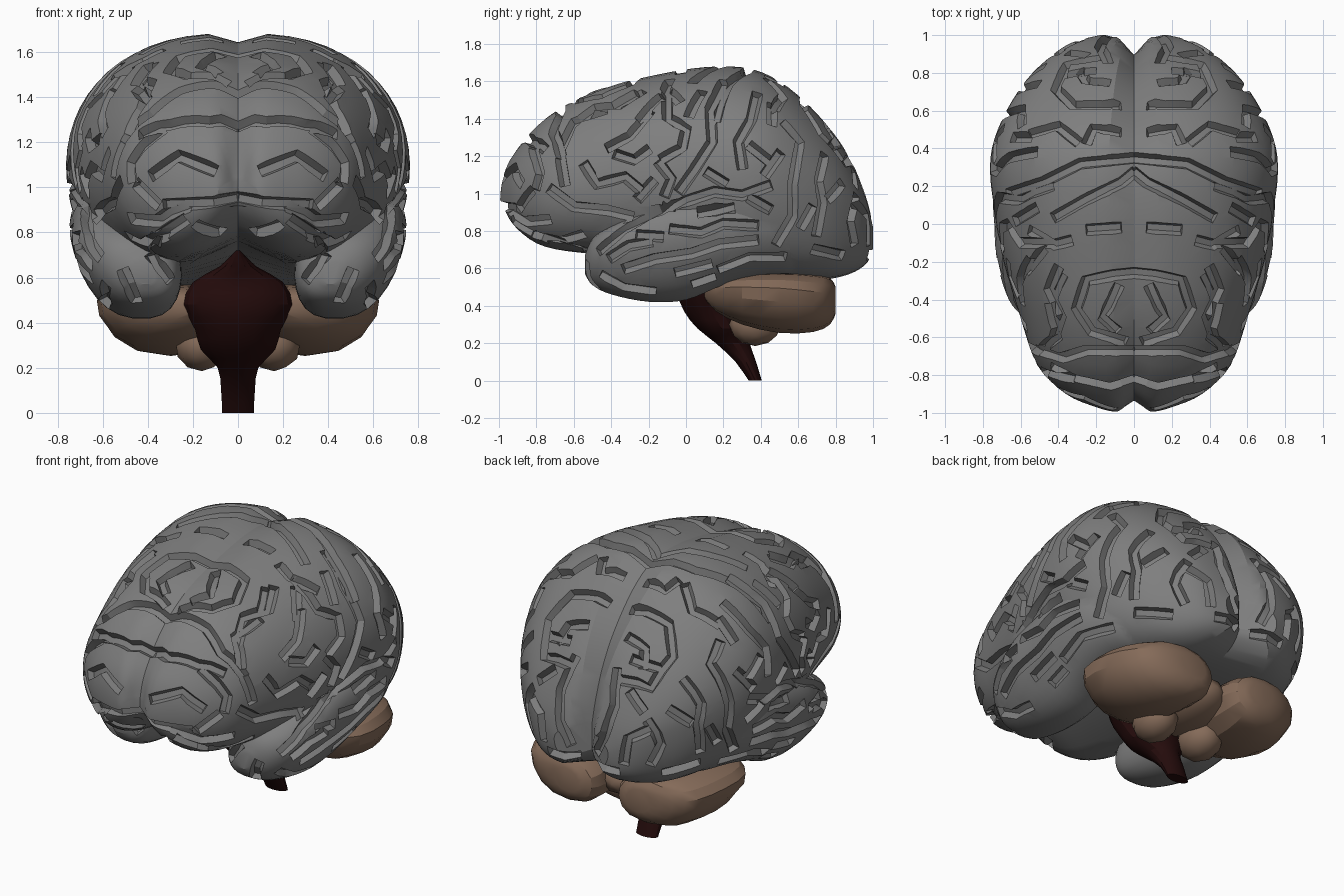
import bpy, bmesh
from math import sin, cos, pi, radians, exp
from mathutils import Vector
from mathutils.bvhtree import BVHTree

start = bpy.data.objects.get("Cube")
if start:
    bpy.data.objects.remove(start, do_unlink=True)

def material(name, rgb):
    m = bpy.data.materials.new(name)
    m.use_nodes = True
    m.diffuse_color = (*rgb, 1)
    m.node_tree.nodes["Principled BSDF"].inputs["Base Color"].default_value = (*rgb, 1)
    return m
grey = material("cortex grey", (.21, .21, .21))
brown = material("cerebellum brown", (.235, .147, .1))
maroon = material("dark maroon", (.018, .0035, .0035))

def to_object(name, bm, mat):
    bmesh.ops.recalc_face_normals(bm, faces=bm.faces)
    me = bpy.data.meshes.new(name)
    bm.to_mesh(me)
    me.materials.append(mat)
    ob = bpy.data.objects.new(name, me)
    bpy.context.collection.objects.link(ob)
    return ob

def modify(ob, kind, **settings):
    """Add a modifier and apply it."""
    bpy.context.view_layer.objects.active = ob
    mod = ob.modifiers.new(kind, kind)
    for key, value in settings.items():
        setattr(mod, key, value)
    bpy.ops.object.modifier_apply(modifier=mod.name)

def combine(ob, other, operation):
    modify(ob, 'BOOLEAN', operation=operation, object=other, solver='EXACT', use_self=True)
    bpy.data.objects.remove(other, do_unlink=True)

def smooth(ob):
    bpy.ops.object.select_all(action='DESELECT')
    ob.select_set(True)
    bpy.context.view_layer.objects.active = ob
    bpy.ops.object.shade_smooth_by_angle(angle=radians(26))

def spline(rows, steps):
    """Smoothly interpolated rows."""
    out = []
    last = len(rows) - 1
    for i in range(last):
        a, b, c, d = (rows[min(max(i + k, 0), last)] for k in (-1, 0, 1, 2))
        for t in (s / steps for s in range(steps)):
            out.append([q + .5 * t * (r - p + t * (2*p - 5*q + 4*r - e + t * (3*(q - r) + e - p)))
                        for p, q, r, e in zip(a, b, c, d)])
    return out + [rows[-1]]

def skin(bm, rings):
    """Closed solid through a series of rings of points."""
    loops = [[bm.verts.new(p) for p in ring] for ring in rings]
    for a, b in zip(loops, loops[1:]):
        for i in range(len(a)):
            bm.faces.new((a[i - 1], a[i], b[i], b[i - 1]))
    bm.faces.new(loops[0])
    bm.faces.new(loops[-1])

def lobe_ring(row, angles, low, lean=0):
    """Cross-section; low squares the underside, lean tilts it outward."""
    y, x, w, top, mid, bottom = row
    ring = []
    for t in angles:
        s, c = sin(t), cos(t)
        side = abs(c) ** (.8 if s > 0 else low) * (1 if c > 0 else -1) if abs(c) > 1e-6 else 0
        h = s * ((top - mid) if s > 0 else (mid - bottom))
        ring.append(Vector((x + w * side + lean * h, y, mid + h)))
    return ring

def lobe(name, rows, mat, steps, sides, low, lean):
    bm = bmesh.new()
    angles = [2 * pi * (i + .5) / sides for i in range(sides)]
    skin(bm, [lobe_ring(r, angles, low, lean) for r in spline(rows, steps)])
    return to_object(name, bm, mat)

# Half of the cerebrum: y, x centre, half width, top, widest height, bottom
half_rows = [
    (-1, 0, .09, 1.03, .97, .92), (-.97, 0, .2, 1.14, .98, .85), (-.9, 0, .36, 1.25, 1, .77),
    (-.75, 0, .51, 1.41, 1.02, .69), (-.5, 0, .6, 1.55, 1.05, .66), (-.2, 0, .69, 1.63, 1.08, .64),
    (.1, 0, .745, 1.68, 1.1, .6), (.35, 0, .76, 1.67, 1.1, .56), (.55, 0, .7, 1.57, 1.05, .54),
    (.75, 0, .58, 1.38, .98, .54), (.88, 0, .45, 1.19, .92, .57), (.96, 0, .33, 1, .85, .62),
    (1, 0, .18, .86, .77, .68)]
bm = bmesh.new()
arc = [pi * (i / 28 - .5) for i in range(29)]
rings = [lobe_ring(r, arc, .5 - .15 * r[0]) for r in spline(half_rows, 4)]
for p in sum(rings, []):
    # Valley between the hemispheres, and the hollow under the front
    k = 1 - (.055 + .02 * p.y + .03 * p.y ** 2) * exp(-(p.x / .06) ** 2)
    p.y *= k
    p.z = 1 + (p.z - 1) * k
    if p.z < .9:
        p.z += .09 * exp(-(p.x / .16) ** 2) * min(1, max(0, (.25 - p.y) / .4))
skin(bm, rings)
cerebrum = to_object("cerebrum", bm, grey)
temporal_rows = [
    (-.54, .42, .05, .67, .63, .57), (-.5, .43, .14, .76, .64, .51), (-.4, .46, .2, .83, .67, .46),
    (-.2, .49, .23, .92, .71, .42), (0, .5, .235, .97, .74, .43), (.2, .5, .24, 1, .77, .51),
    (.4, .47, .24, 1, .78, .56), (.6, .4, .2, .93, .76, .57), (.7, .36, .08, .85, .76, .66)]
combine(cerebrum, lobe("temporal_lobe", temporal_rows, grey, 4, 28, .8, .22), 'UNION')

# Groove paths in hundredths, drawn on the plane that faces each direction
side_front = [
    (20, 160, 13, 146, 14, 128, 4, 112, -3, 102), (-10, 155, -10, 141, 0, 135, -2, 125, -12, 119),
    (-14, 116, -8, 108, -11, 100), (-20, 143, -30, 131, -41, 125), (-54, 115, -48, 105, -33, 109, -26, 103),
    (-37, 121, -28, 118, -21, 123), (-66, 126, -60, 139, -44, 144), (-82, 125, -78, 111, -80, 104),
    (-72, 102, -60, 93, -42, 91, -30, 88), (-67, 118, -65, 106), (-95, 91, -86, 85, -74, 86),
    (-82, 78, -66, 75, -56, 78), (-25, 98, -18, 106), (-38, 148, -28, 154)]
side_back = [
    (-46, 70, -33, 81, -20, 88, 0, 96, 15, 101, 30, 99, 44, 104), (35, 97, 44, 92),
    (38, 153, 35, 140, 28, 128, 30, 115), (35, 125, 45, 117), (53, 137, 61, 128, 57, 105, 57, 88, 49, 74),
    (43, 111, 50, 121), (74, 120, 71, 107, 73, 95, 70, 79), (77, 98, 83, 105), (91, 98, 88, 85, 90, 74),
    (62, 83, 67, 92), (69, 70, 83, 67), (46, 138, 46, 147), (12, 111, 20, 106)]
side_low = [
    (-32, 60, -17, 65, 3, 68, 18, 73, 37, 75), (-7, 81, 8, 79, 20, 84, 37, 83), (-44, 56, -33, 50, -18, 48),
    (-40, 66, -31, 72, -20, 74), (-4, 58, 12, 62), (19, 60, 34, 66, 52, 66), (-25, 78, -14, 77),
    (5, 52, 14, 55), (8, 90, 24, 92)]
top_paths = [
    (0, 35, 28, 32, 48, 22, 66, 16), (0, 27, 6, 22, 25, 13, 41, 4), (8, -2, 23, -3),
    (8, 63, 32, 63, 41, 72, 35, 85, 18, 88), (14, 75, 25, 76, 28, 81), (8, 49, 21, 51, 24, 44),
    (30, 44, 40, 52, 54, 48), (0, -26, 10, -27, 25, -30, 30, -45, 22, -57, 5, -62),
    (8, -34, 16, -50, 9, -56), (40, -24, 45, -35, 38, -49, 42, -60), (0, -67, 25, -67, 38, -71, 50, -67),
    (0, -82, 12, -86, 30, -82, 42, -76), (54, -4, 42, -11, 34, -9), (52, 8, 62, 2), (48, -14, 56, -24)]
front_paths = [
    (0, 95, 10, 93, 31, 92), (11, 108, 26, 114, 37, 106), (36, 93, 44, 101), (7, 80, 17, 83),
    (24, 85, 33, 79), (30, 60, 38, 70, 36, 78), (45, 50, 50, 62)]
back_paths = [
    (14, 121, 18, 104, 15, 88, 9, 76), (27, 74, 29, 88, 39, 94), (6, 68, 22, 67), (22, 128, 36, 126),
    (26, 112, 34, 105)]

# Trapezoid cutters that follow the paths over the surface
surface = BVHTree.FromObject(cerebrum, bpy.context.evaluated_depsgraph_get())
def groove(bm, path, cast):
    corners = [Vector(c) / 100 for c in zip(path[::2], path[1::2])]
    flat = [corners[0]]
    for a, b in zip(corners, corners[1:]):
        steps = max(1, round((b - a).length / .07))
        flat += [a.lerp(b, (i + 1) / steps) for i in range(steps)]
    hits = [surface.ray_cast(*map(Vector, cast(*p))) for p in flat]
    hits = [h[:2] for h in hits if h[0]]
    rings = []
    last = len(hits) - 1
    for i, (p, n) in enumerate(hits):
        before, after = hits[max(i - 1, 0)], hits[min(i + 1, last)]
        along = (after[0] - before[0]).normalized()
        n = (n * 2 + before[1] + after[1]).normalized()
        across = n.cross(along).normalized()
        p = p + along * (.02 * ((i == last) - (i == 0)))
        rings.append([p + across * s + n * h for s, h in
                      ((.042, .03), (-.042, .03), (-.016, -.038), (.016, -.038))])
    skin(bm, rings)

bm = bmesh.new()
for paths, cast in ((side_front + side_back + side_low, lambda a, b: ((3, a, b), (-1, 0, 0))),
                    (top_paths, lambda a, b: ((a + .005, b, 3), (0, 0, -1))),
                    (front_paths, lambda a, b: ((a + .005, -3, b), (0, 1, 0))),
                    (back_paths, lambda a, b: ((a, 3, b), (0, -1, 0)))):
    for path in paths:
        groove(bm, path, cast)
combine(cerebrum, to_object("groove_cutter", bm, grey), 'DIFFERENCE')

# Open the middle wall and mirror the half
bm = bmesh.new()
bm.from_mesh(cerebrum.data)
wall = [f for f in bm.faces if all(abs(v.co.x) < 1e-4 for v in f.verts)]
bmesh.ops.delete(bm, geom=wall, context='FACES')
bm.to_mesh(cerebrum.data)
modify(cerebrum, 'MIRROR', merge_threshold=.0005)
smooth(cerebrum)

# Cerebellum
cerebellum_rows = [
    (.1, .2, .04, .51, .47, .44), (.16, .27, .19, .55, .48, .37), (.3, .33, .28, .57, .48, .3),
    (.5, .34, .28, .58, .47, .255), (.68, .31, .25, .57, .45, .26), (.77, .27, .18, .55, .44, .3),
    (.8, .24, .08, .5, .43, .36)]
cerebellum = lobe("cerebellum", cerebellum_rows, brown, 2, 14, .85, .15)
modify(cerebellum, 'MIRROR')
smooth(cerebellum)
for name, place, size in (("left_tonsil", (.16, .37, .3), (.12, .14, .115)),
                          ("right_tonsil", (-.16, .37, .3), (.12, .14, .115)),
                          ("cerebellum_middle", (0, .43, .43), (.2, .28, .14))):
    bpy.ops.mesh.primitive_ico_sphere_add(subdivisions=2, radius=1, location=place)
    ob = bpy.context.object
    ob.name, ob.scale = name, size
    ob.data.materials.append(brown)
    smooth(ob)

# Brainstem: height, y centre, half width, half depth
stem_rows = [
    (0, .37, .07, .035), (.1, .32, .075, .055), (.2, .25, .09, .09), (.28, .19, .165, .13),
    (.37, .14, .19, .15), (.48, .1, .24, .15), (.58, .1, .2, .14), (.65, .03, .08, .1), (.72, -.07, .01, .02)]
bm = bmesh.new()
skin(bm, [[(w * cos(pi * i / 8), y + d * sin(pi * i / 8), z) for i in range(16)]
          for z, y, w, d in spline(stem_rows, 2)])
smooth(to_object("brainstem", bm, maroon))
